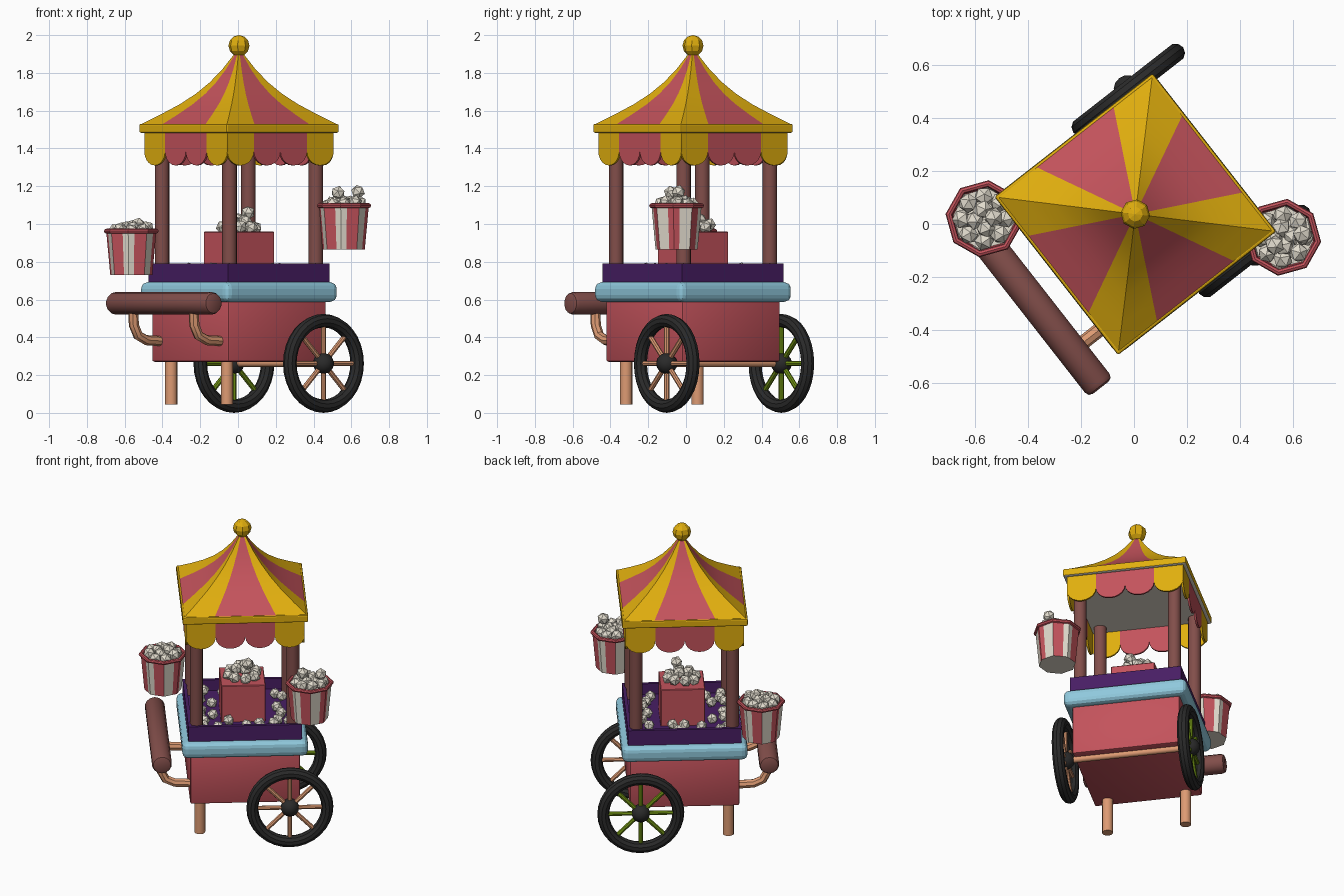
import bpy, bmesh, math, random
from mathutils import Matrix, Vector

if "Cube" in bpy.data.objects:
    bpy.data.objects.remove(bpy.data.objects["Cube"])

random.seed(4)
PI = math.pi
# The whole cart is turned 38 degrees; everything is built in the cart's own frame
M = Matrix.Translation((0.005, 0.037, 0)) @ Matrix.Rotation(math.radians(38), 4, 'Z')


def mat(name, r, g, b):
    m = bpy.data.materials.new(name)
    lin = lambda c: ((c / 255 + 0.055) / 1.055) ** 2.4 if c > 10 else c / 3294
    m.diffuse_color = (lin(r), lin(g), lin(b), 1)
    m.use_nodes = True
    m.node_tree.nodes["Principled BSDF"].inputs["Base Color"].default_value = m.diffuse_color
    return m


RED = mat("red", 196, 83, 92)
YELLOW = mat("yellow", 224, 174, 14)
BLUE = mat("light blue", 143, 200, 220)
PURPLE = mat("purple", 72, 30, 100)
BROWN = mat("brown", 130, 78, 74)
PEACH = mat("peach", 222, 155, 115)
BLACK = mat("black", 42, 42, 42)
GREEN = mat("olive green", 112, 145, 20)
WHITE = mat("popcorn white", 226, 220, 206)


def make(name, bm, *mats):
    bm.transform(M)
    me = bpy.data.meshes.new(name)
    bm.to_mesh(me)
    bm.free()
    ob = bpy.data.objects.new(name, me)
    bpy.context.collection.objects.link(ob)
    for m in mats:
        me.materials.append(m)
    return ob


def box_bm(half, z0, z1, bev=0.0, seg=2):
    bm = bmesh.new()
    bmesh.ops.create_cube(bm, size=1, matrix=Matrix.Translation((0, 0, (z0 + z1) / 2))
                          @ Matrix.Diagonal((2 * half, 2 * half, z1 - z0, 1)))
    if bev:
        bmesh.ops.bevel(bm, geom=bm.edges[:], offset=bev, segments=seg, profile=0.5, affect='EDGES')
    return bm


def rod(bm, a, b, r, seg=12):
    a, b = Vector(a), Vector(b)
    q = (b - a).to_track_quat('Z', 'Y').to_matrix().to_4x4()
    return bmesh.ops.create_cone(bm, cap_ends=True, segments=seg, radius1=r, radius2=r,
                                 depth=(b - a).length, matrix=Matrix.Translation((a + b) / 2) @ q)


def torus_bm(major, minor, nmaj, nmin, matrix):
    bm = bmesh.new()
    v = [[bm.verts.new(matrix @ Vector(((major + minor * math.cos(j * 2 * PI / nmin)) * math.cos(i * 2 * PI / nmaj),
                                        (major + minor * math.cos(j * 2 * PI / nmin)) * math.sin(i * 2 * PI / nmaj),
                                        minor * math.sin(j * 2 * PI / nmin))))
          for j in range(nmin)] for i in range(nmaj)]
    for i in range(nmaj):
        for j in range(nmin):
            k, l = (i + 1) % nmaj, (j + 1) % nmin
            bm.faces.new((v[i][j], v[k][j], v[k][l], v[i][l]))
    return bm


def kernels(name, spots, r=0.038):
    bm = bmesh.new()
    for p in spots:
        rot = Matrix.Rotation(random.uniform(0, 6), 4, 'Z') @ Matrix.Rotation(random.uniform(0, 3), 4, 'X')
        bmesh.ops.create_icosphere(bm, subdivisions=1, radius=r, matrix=Matrix.Translation(p) @ rot)
    return make(name, bm, WHITE)


def heap(c, z, rings):
    return [Vector((c[0] + r * math.cos(2 * PI * i / n + r * 30), c[1] + r * math.sin(2 * PI * i / n + r * 30),
                    z + dz + random.uniform(-0.008, 0.012))) for n, r, dz in rings for i in range(n)]


# Cart body, counter rim and tray
make("body", box_bm(0.33, 0.27, 0.64, 0.012), RED)
make("counter_rim", box_bm(0.379, 0.588, 0.692, 0.035, 3), BLUE)
bm = box_bm(0.342, 0.67, 0.79)
top = [f for f in bm.faces if f.normal.z > 0.9]
bmesh.ops.inset_region(bm, faces=top, thickness=0.03)
ext = bmesh.ops.extrude_face_region(bm, geom=top)
bmesh.ops.translate(bm, verts=[g for g in ext['geom'] if isinstance(g, bmesh.types.BMVert)], vec=(0, 0, -0.07))
bmesh.ops.delete(bm, geom=top, context='FACES')
make("tray", bm, PURPLE)

# Popcorn machine in the middle, with popcorn around and on top
make("popcorn_box", box_bm(0.134, 0.71, 0.96, 0.004, 1), RED)
kernels("box_popcorn", heap((0, 0), 0.985, [(8, 0.085, 0), (3, 0.035, 0.03)]) + [Vector((0.03, -0.04, 1.06))])
spots = []
while len(spots) < 24:
    p = Vector((random.uniform(-0.27, 0.27), random.uniform(-0.27, 0.27), random.uniform(0.74, 0.765)))
    if max(abs(p.x), abs(p.y)) > 0.17 and all((p - q).length > 0.06 for q in spots):
        spots.append(p)
kernels("tray_popcorn", spots, 0.035)

# Roof posts
for i, (sx, sy) in enumerate(((-1, -1), (1, -1), (1, 1), (-1, 1))):
    bm = bmesh.new()
    rod(bm, (sx * 0.29, sy * 0.29, 0.7), (sx * 0.29, sy * 0.29, 1.5), 0.039)
    make("post_%d" % i, bm, BROWN)

# Striped tent roof: four columns a side, outer ones yellow, inner ones red
profile = [(0.374, 1.525), (0.295, 1.58), (0.222, 1.635), (0.162, 1.69), (0.11, 1.75), (0.062, 1.82), (0.012, 1.91)]
bm = bmesh.new()
for k in range(4):
    R = Matrix.Rotation(k * PI / 2, 3, 'Z')
    g = [[bm.verts.new(R @ Vector(((j / 2 - 1) * h, -h, z))) for j in range(5)] for h, z in profile]
    for a, b in zip(g, g[1:]):
        for j in range(4):
            bm.faces.new((a[j], a[j + 1], b[j + 1], b[j])).material_index = int(j in (1, 2))
bmesh.ops.remove_doubles(bm, verts=bm.verts, dist=1e-4)
make("roof", bm, YELLOW, RED)
bm = box_bm(0.378, 1.483, 1.53, 0.008)
for f in bm.faces:
    f.material_index = int(f.normal.z < -0.9)
make("roof_rim", bm, YELLOW, WHITE)
bm = bmesh.new()
bmesh.ops.create_uvsphere(bm, u_segments=8, v_segments=6, radius=0.056, matrix=Matrix.Translation((0, 0, 1.944)))
make("roof_ball", bm, YELLOW)

# Scalloped valance
bm = bmesh.new()
W = 0.357
for k in range(4):
    R = Matrix.Rotation(k * PI / 2, 3, 'Z')
    for j in range(4):
        cx, r = (j - 1.5) * W / 2, W / 4
        pts = [(cx - r, 1.49)] + [(cx - r * math.cos(a * PI / 10), 1.385 - 0.075 * math.sin(a * PI / 10))
                                  for a in range(11)] + [(cx + r, 1.49)]
        f = bm.faces.new([bm.verts.new(R @ Vector((x, -W, z))) for x, z in pts])
        f.material_index = int(j in (1, 2))
        ret = bmesh.ops.extrude_face_region(bm, geom=[f], use_keep_orig=True)
        bmesh.ops.translate(bm, verts=[v for v in ret['geom'] if isinstance(v, bmesh.types.BMVert)],
                            vec=R @ Vector((0, 0.012, 0)))
bmesh.ops.recalc_face_normals(bm, faces=bm.faces)
make("valance", bm, YELLOW, RED)

# Wheels: peach spokes on one side, green on the other
WU, WZ, WR = 0.267, 0.262, 0.262
for side, wv, col in (("right", -0.385, PEACH), ("left", 0.385, GREEN)):
    T = Matrix.Translation((WU, wv, WZ)) @ Matrix.Rotation(PI / 2, 4, 'X')
    make("tyre_" + side, torus_bm(WR - 0.036, 0.036, 32, 10, T), BLACK)
    bm = bmesh.new()
    bmesh.ops.create_uvsphere(bm, u_segments=14, v_segments=8, radius=0.056, matrix=T)
    make("hub_" + side, bm, BLACK)
    bm = bmesh.new()
    for i in range(8):
        a = i * PI / 4
        rod(bm, (WU, wv, WZ), (WU + 0.215 * math.cos(a), wv, WZ + 0.215 * math.sin(a)), 0.014, 8)
    make("spokes_" + side, bm, col)
bm = bmesh.new()
rod(bm, (WU, -0.38, WZ), (WU, 0.38, WZ), 0.02)
make("axle", bm, PEACH)

# Front legs and curved handle brackets
for s, side in ((-1, "right"), (1, "left")):
    bm = bmesh.new()
    rod(bm, (-0.268, s * 0.24, 0.045), (-0.268, s * 0.24, 0.29), 0.033)
    make("leg_" + side, bm, PEACH)
    bm = bmesh.new()
    path = [(-0.32, 0.38), (-0.42, 0.385), (-0.475, 0.41), (-0.503, 0.465), (-0.507, 0.57)]
    rings = []
    for i, (u, z) in enumerate(path):
        a, b = path[max(i - 1, 0)], path[min(i + 1, len(path) - 1)]
        n = Vector((-(b[1] - a[1]), 0, b[0] - a[0])).normalized()
        rings.append([bm.verts.new(Vector((u, s * 0.26, z)) + 0.027 * (n * math.cos(t * PI / 4)
                      + Vector((0, 1, 0)) * math.sin(t * PI / 4))) for t in range(8)])
    for a, b in zip(rings, rings[1:]):
        for t in range(8):
            bm.faces.new((a[t], a[t - 1], b[t - 1], b[t]))
    bmesh.ops.recalc_face_normals(bm, faces=bm.faces)
    make("handle_bracket_" + side, bm, PEACH)

# Push handle with chamfered ends
bm = bmesh.new()
rod(bm, (-0.505, -0.435, 0.58), (-0.505, 0.435, 0.58), 0.06, 14)
caps = [e for e in bm.edges if abs(e.verts[0].co.y - e.verts[1].co.y) < 0.1]
bmesh.ops.bevel(bm, geom=caps, offset=0.022, segments=2, profile=0.5, affect='EDGES')
make("handle", bm, BROWN)


# Striped octagonal popcorn buckets, 12 stripes laid over 8 sides
def bucket(name, x, y, z0, extra):
    c = M.inverted() @ Vector((x, y, 0))
    oc = lambda i: Vector((math.cos(i * PI / 4), math.sin(i * PI / 4), 0))
    bm = bmesh.new()
    rings = [[bm.verts.new(c + oc(k // 3).lerp(oc(k // 3 + 1), k % 3 / 3) * r + Vector((0, 0, z0 + h)))
              for k in range(24)] for r, h in ((0.112, 0), (0.134, 0.235), (0.122, 0.235), (0.116, 0.2))]
    for a, b in zip(rings, rings[1:]):
        for k in range(24):
            f = bm.faces.new((a[k], a[(k + 1) % 24], b[(k + 1) % 24], b[k]))
            f.material_index = k // 2 % 2
    bm.faces.new(rings[0][::-1])
    bm.faces.new(rings[-1])
    for f in bm.faces[-2:] if bm.faces.ensure_lookup_table() is None else []:
        f.material_index = 1
    make(name, bm, RED, WHITE)
    make(name + "_rim", torus_bm(0.133, 0.013, 8, 8, Matrix.Translation(c + Vector((0, 0, z0 + 0.232)))), RED)
    spots = heap(c, z0 + 0.238, [(8, 0.083, 0), (4, 0.036, 0.018)])
    kernels(name + "_popcorn", spots + [M.inverted() @ Vector(p) for p in extra])


bucket("left_bucket", -0.565, 0.02, 0.73, [])
bucket("right_bucket", 0.56, -0.05, 0.865, [(0.635, -0.04, 1.17), (0.53, -0.08, 1.165)])

# Smooth round parts, keep edges sharp
bpy.ops.object.select_all(action='DESELECT')
for ob in bpy.context.scene.objects:
    if not any(w in ob.name for w in ("popcorn", "rim", "bucket", "ball")):
        ob.select_set(True)
        bpy.context.view_layer.objects.active = ob
bpy.ops.object.shade_smooth_by_angle(angle=math.radians(35))
